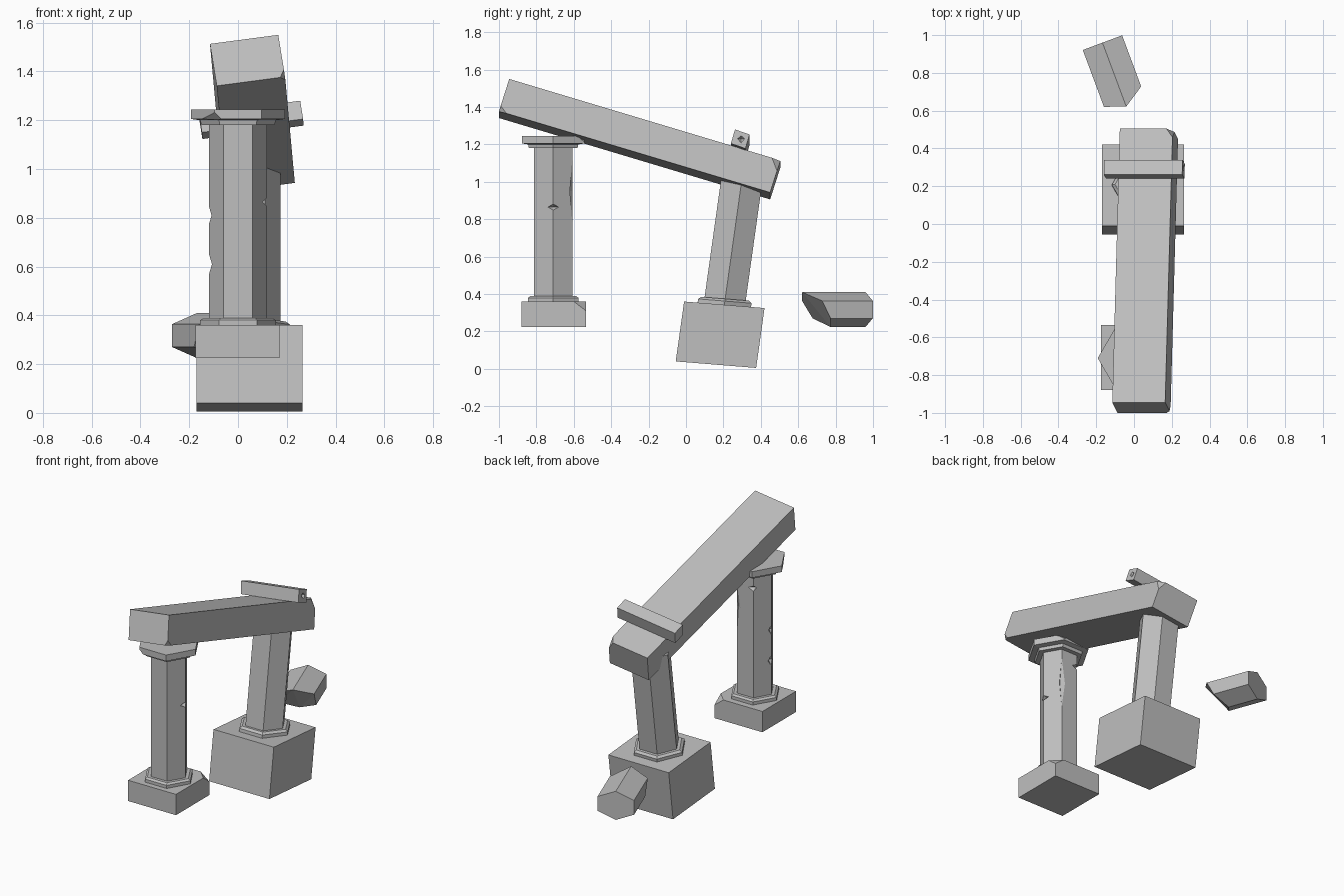
import bpy, bmesh, math
from mathutils import Matrix, Vector

cube = bpy.data.objects.get("Cube")
if cube:
    bpy.data.objects.remove(cube, do_unlink=True)

stone = bpy.data.materials.new("grey_stone")
stone.use_nodes = True
stone.diffuse_color = (0.52, 0.52, 0.52, 1)
stone.node_tree.nodes["Principled BSDF"].inputs["Base Color"].default_value = (0.52, 0.52, 0.52, 1)


def finish(name, bm, chips=()):
    """Clip chipped corners (point, outward normal) and make the object."""
    for point, normal in chips:
        geom = bm.verts[:] + bm.edges[:] + bm.faces[:]
        bmesh.ops.bisect_plane(bm, geom=geom, plane_co=point, plane_no=normal, clear_outer=True)
        bmesh.ops.holes_fill(bm, edges=[e for e in bm.edges if e.is_boundary])
    bmesh.ops.recalc_face_normals(bm, faces=bm.faces[:])
    mesh = bpy.data.meshes.new(name)
    bm.to_mesh(mesh)
    bm.free()
    mesh.materials.append(stone)
    obj = bpy.data.objects.new(name, mesh)
    bpy.context.collection.objects.link(obj)
    return obj


def block(name, corner, a, b, c, chips=()):
    """Skewed box from one corner and three edge vectors."""
    a, b, c = Vector(a), Vector(b), Vector(c)
    bm = bmesh.new()
    bmesh.ops.create_cube(bm, size=1)
    m = Matrix((a, b, c)).transposed().to_4x4()
    m.translation = Vector(corner) + (a + b + c) / 2
    bm.transform(m)
    return finish(name, bm, chips)


def hex_stack(name, rings, matrix, chips=()):
    """Hexagonal column through (radius, height) rings."""
    bm = bmesh.new()
    loops = [[bm.verts.new((r * math.cos(i * math.pi / 3), r * math.sin(i * math.pi / 3), z))
              for i in range(6)] for r, z in rings]
    for low, high in zip(loops, loops[1:]):
        for i in range(6):
            j = (i + 1) % 6
            bm.faces.new((low[i], low[j], high[j], high[i]))
    bm.faces.new(loops[0][::-1])
    bm.faces.new(loops[-1])
    bm.transform(matrix)
    return finish(name, bm, chips)


def notch(obj, place, size):
    """Cut a diamond-shaped nick out of an object."""
    bm = bmesh.new()
    bmesh.ops.create_uvsphere(bm, u_segments=4, v_segments=2, radius=1)
    bm.transform(Matrix.Translation(place) @ Matrix.Diagonal((*size, 1)))
    cutter = finish("notch_cutter", bm)
    cutter.hide_render = True
    mod = obj.modifiers.new("notch", 'BOOLEAN')
    mod.operation = 'DIFFERENCE'
    mod.solver = 'EXACT'
    mod.object = cutter
    bpy.context.view_layer.objects.active = obj
    bpy.ops.object.modifier_apply(modifier=mod.name)
    bpy.data.objects.remove(cutter, do_unlink=True)


# Front column, upright
upright = Matrix.Translation((0, -0.71, 0))
block("front_base", (-0.175, -0.88, 0.225), (0.345, 0, 0), (0, 0.345, 0), (0, 0, 0.135),
      [((0.15, -0.56, 0.345), (1, 1, 1.3))])
hex_stack("front_foot", [(0.155, 0.355), (0.155, 0.38), (0.14, 0.39)], upright)
shaft = hex_stack("front_shaft", [(0.118, 0.38), (0.118, 1.2)], upright)
hex_stack("front_capital", [(0.15, 1.18), (0.155, 1.2), (0.192, 1.205), (0.192, 1.245)], upright,
          [((0.1, -0.565, 1.235), (0.4, 1, 0.9)), ((-0.12, -0.83, 1.215), (-0.8, -0.7, -0.8))])

# Nicks along the shaft edges
notch(shaft, (-0.125, -0.71, 0.81), (0.025, 0.05, 0.045))
notch(shaft, (-0.125, -0.71, 0.61), (0.03, 0.05, 0.05))
notch(shaft, (0.125, -0.71, 0.865), (0.04, 0.07, 0.02))
notch(shaft, (0.06, -0.605, 0.95), (0.03, 0.02, 0.2))
notch(shaft, (-0.06, -0.605, 1.1), (0.04, 0.03, 0.02))

# Rear column, leaning back
lean = Matrix(((1, 0, 0, 0.0475), (0, 1, 0.14, 0.1825), (0, -0.081, 1, 0.1825), (0, 0, 0, 1)))
axis_x, axis_y, axis_z = (lean.to_3x3().col[i] for i in range(3))
block("rear_base", lean @ Vector((-0.217, -0.215, -0.16)),
      axis_x * 0.434, axis_y * 0.43, axis_z * 0.32)
hex_stack("rear_foot", [(0.165, 0.155), (0.165, 0.18), (0.148, 0.192)], lean)
hex_stack("rear_shaft", [(0.127, 0.18), (0.127, 0.84)], lean)

# Sloping beam resting on both columns
block("beam", (-0.115, -0.945, 1.513), (0.28, 0, 0.037), (0.04, 1.45, -0.435), (0.028, -0.055, -0.172),
      [((0.19, 0.485, 1.11), (1, 0.9, 0.5)), ((0.185, -0.985, 1.385), (1, -0.6, -0.3))])

# Small slab lying across the beam
slab = block("cross_slab", (-0.16, 0.262, 1.225), (0.415, 0, 0.055), (0.002, 0.078, -0.027),
             (0.012, -0.022, -0.075))
notch(slab, (0.268, 0.295, 1.23), (0.025, 0.025, 0.025))

# Broken column piece, lying behind with a slanted break
along, across = Vector((0.35, -0.94, 0)), Vector((0.94, 0.35, 0))
lengths = (0.36, 0.32, 0.26, 0.2, 0.24, 0.288)
bm = bmesh.new()
back, broken = [], []
for i, length in enumerate(lengths):
    t = i * math.pi / 3
    p = Vector((-0.167, 0.96, 0.317)) - across * math.sin(t) * 0.128
    p.z += math.cos(t) * 0.093
    back.append(bm.verts.new(p))
    broken.append(bm.verts.new(p + along * length))
for i in range(6):
    j = (i + 1) % 6
    bm.faces.new((back[i], back[j], broken[j], broken[i]))
bm.faces.new(back[::-1])
bm.faces.new(broken)
bmesh.ops.triangulate(bm, faces=[f for f in bm.faces if all(v in broken for v in f.verts)])
finish("fallen_piece", bm)
